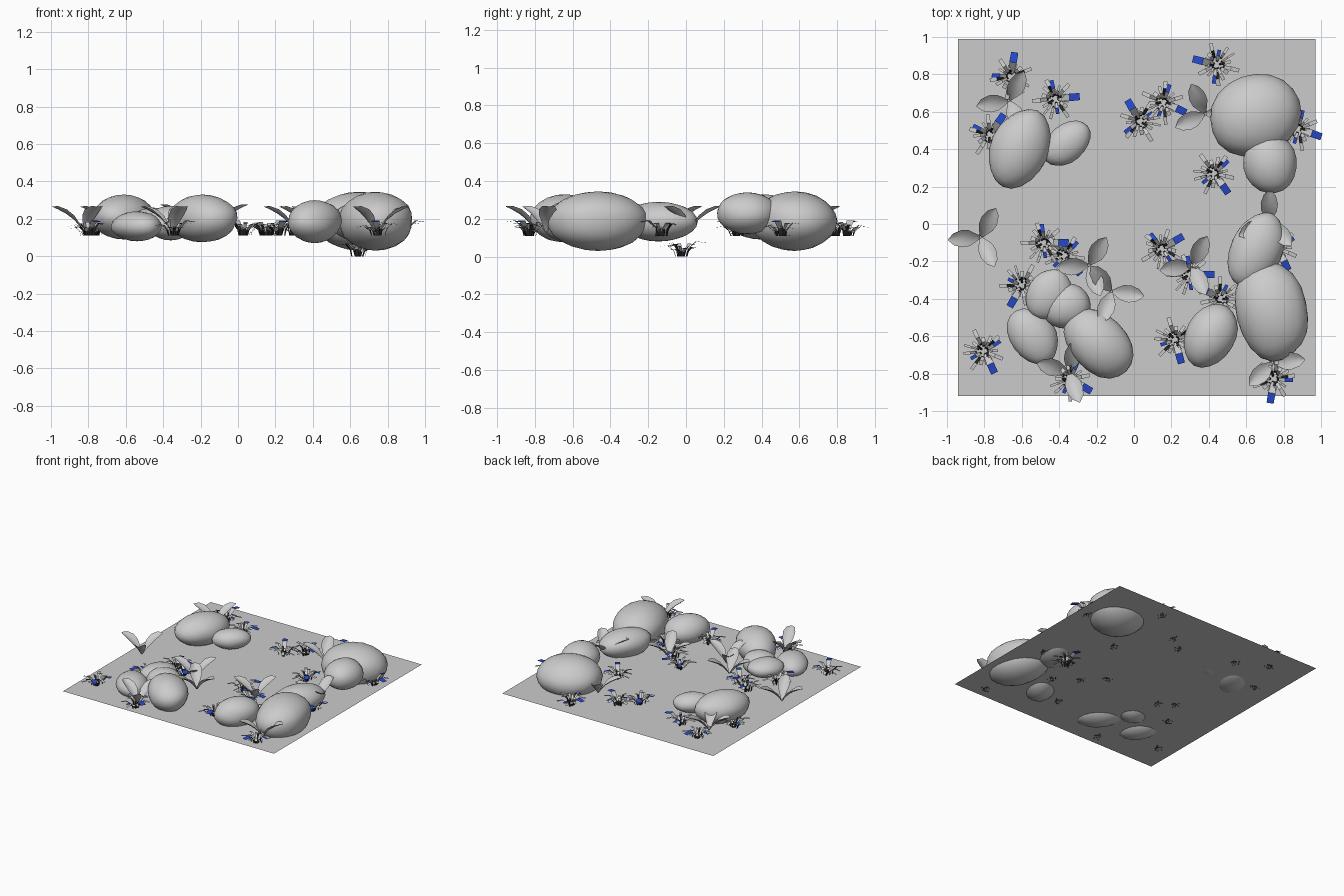
import bpy, bmesh, math, random
from math import sin, cos, pi, radians
from mathutils import Vector, noise

if "Cube" in bpy.data.objects:
    bpy.data.objects.remove(bpy.data.objects["Cube"])

random.seed(4)
GROUND = 0.115


def material(name, color):
    m = bpy.data.materials.new(name)
    m.diffuse_color = color
    m.use_nodes = True
    m.node_tree.nodes["Principled BSDF"].inputs["Base Color"].default_value = m.diffuse_color
    return m


def add_object(name, mesh, loc=(0, 0, 0), rot=0):
    ob = bpy.data.objects.new(name, mesh)
    ob.location = loc
    ob.rotation_euler.z = radians(rot)
    bpy.context.collection.objects.link(ob)
    return ob


def bm_to_mesh(bm, name, smooth):
    me = bpy.data.meshes.new(name)
    for f in bm.faces:
        f.smooth = smooth
    bm.to_mesh(me)
    bm.free()
    return me


def strip(bm, path, widths, angle, cup=0.0, mats=None):
    """Ribbon following (r, z) path points outward at an angle; cup lifts its edges."""
    a = radians(angle)
    out, side = Vector((cos(a), sin(a), 0)), Vector((-sin(a), cos(a), 0))
    rows = []
    for (r, z), w in zip(path, widths):
        c = out * r + Vector((0, 0, z))
        across = (-1, -0.55, 0, 0.55, 1) if cup else (-1, 1)
        rows.append([bm.verts.new(c + side * w * u + Vector((0, 0, cup * w * u * u)))
                     for u in across])
    for i in range(len(rows) - 1):
        for j in range(len(rows[0]) - 1):
            f = bm.faces.new((rows[i][j], rows[i + 1][j], rows[i + 1][j + 1], rows[i][j + 1]))
            if mats:
                f.material_index = mats[i]


# ground sheet
bm = bmesh.new()
bm.faces.new([bm.verts.new((x, y, GROUND)) for x, y in
              ((-0.94, -0.92), (0.97, -0.92), (0.97, 0.99), (-0.94, 0.99))])
add_object("ground", bm_to_mesh(bm, "ground", False))


# rounded rocks: x, y, long half axis, short half axis, heading, bottom, top
rocks = [
    (-0.61, 0.405, 0.22, 0.155, 65, 0.09, 0.33),
    (-0.36, 0.43, 0.145, 0.10, 40, 0.11, 0.26),
    (0.65, 0.575, 0.245, 0.22, 20, 0.03, 0.345),
    (0.73, 0.325, 0.165, 0.14, 100, 0.12, 0.34),
    (0.65, -0.145, 0.21, 0.14, 65, 0.08, 0.29),
    (0.735, -0.465, 0.27, 0.195, 105, 0.03, 0.345),
    (0.41, -0.60, 0.18, 0.13, 60, 0.07, 0.30),
    (-0.19, -0.64, 0.215, 0.15, 135, 0.075, 0.33),
    (-0.54, -0.60, 0.165, 0.12, 125, 0.08, 0.24),
    (-0.36, -0.44, 0.135, 0.12, 20, 0.085, 0.27),
    (-0.455, -0.375, 0.14, 0.115, 60, 0.12, 0.26),
]
for i, (x, y, a, b, ang, z0, z1) in enumerate(rocks):
    bm = bmesh.new()
    bmesh.ops.create_icosphere(bm, subdivisions=3, radius=1)
    for v in bm.verts:
        n = 1 + 0.07 * noise.noise(v.co * 1.1 + Vector((i * 3.7, 1.3, 0.5)))
        v.co = Vector((v.co.x * a * n, v.co.y * b * n, v.co.z * (z1 - z0) / 2))
    add_object(f"rock_{i + 1}", bm_to_mesh(bm, "rock", True), (x, y, (z0 + z1) / 2), ang)


# grass tuft, shared by all clumps, with its wide blue blade along local x
bm = bmesh.new()


def blade(angle, reach, h, w, mats, r0):
    path = [(r0, 0), (r0 + 0.12 * reach, 0.5 * h), (r0 + 0.5 * reach, 0.95 * h),
            (r0 + reach, h * 0.85)]
    strip(bm, path, (w * 0.5, w * 0.7, w, w * 0.95), angle, 0, mats)


blade(0, 0.11, 0.085, 0.02, (1, 0, 2), 0.02)
for k in range(15):
    tip = 2 if k in (3, 8, 11) else 0
    blade(20 + k * 23.5 + random.uniform(-8, 8), random.uniform(0.045, 0.095),
          random.uniform(0.04, 0.08), random.uniform(0.006, 0.012),
          (1, 0, tip) if k % 4 else (1, 1, 0), random.uniform(0.008, 0.04))
tuft = bm_to_mesh(bm, "grass_tuft", False)
tuft.materials.append(material("grass_grey", (0.8, 0.8, 0.8, 1)))
tuft.materials.append(material("grass_dark", (0.02, 0.02, 0.02, 1)))
tuft.materials.append(material("grass_blue", (0.02, 0.07, 0.6, 1)))

clumps = [(-0.66, 0.79, 80), (-0.77, 0.48, 55), (-0.42, 0.67, 5), (0.03, 0.55, 120),
          (0.16, 0.65, -25), (0.44, 0.85, 165), (0.43, 0.27, -55), (0.88, 0.51, -20),
          (-0.80, -0.68, -65), (-0.60, -0.33, -120), (-0.48, -0.10, 0),
          (-0.37, -0.17, -50), (0.15, -0.13, 30), (0.30, -0.27, 0), (0.22, -0.62, -75),
          (0.46, -0.40, 150), (0.75, -0.83, -100), (-0.34, -0.83, -30), (0.77, -0.13, -65)]
for i, (x, y, ang) in enumerate(clumps):
    add_object(f"grass_{i + 1}", tuft, (x, y, 0.11), ang)
add_object("grass_sunken", tuft, (0.64, -0.02, 0), 100)


# broad-leaf plants: position, base height, heading of each leaf
plants = [(-0.67, 0.66, 0.13, (62, 190, -65)), (0.38, 0.59, 0.13, (115, 205, 0)),
          (-0.82, -0.07, 0.13, (62, 185, -65)), (-0.24, -0.22, 0.14, (58, 185, -70)),
          (-0.12, -0.36, 0.14, (-8, 130, -108)), (0.31, -0.22, 0.13, (62, 190, -65)),
          (0.72, 0.01, 0.13, (88, 205, -45)), (0.74, -0.74, 0.13, (5, 110, 225)),
          (-0.35, -0.79, 0.13, (75, 165, -70))]
leaf_path = [(0.005, 0), (0.025, 0.03), (0.06, 0.068), (0.10, 0.098), (0.145, 0.122), (0.175, 0.135)]
leaf_width = (0.008, 0.022, 0.042, 0.046, 0.032, 0.002)
for i, (x, y, z, headings) in enumerate(plants):
    bm = bmesh.new()
    for h in headings:
        strip(bm, leaf_path, leaf_width, h, 0.5)
    add_object(f"leafy_plant_{i + 1}", bm_to_mesh(bm, "leafy_plant", True), (x, y, z))
